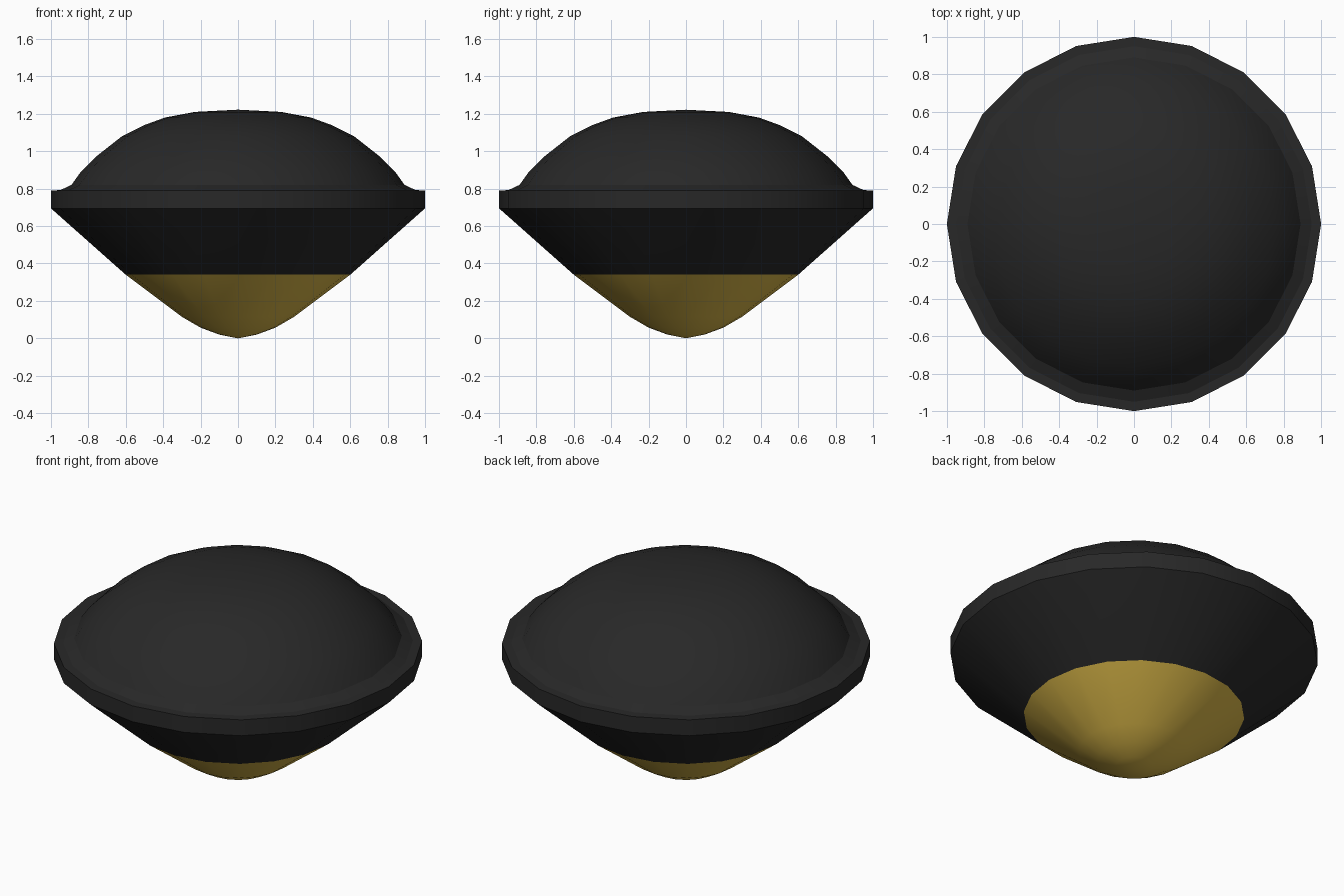
import bpy, math

cube = bpy.data.objects.get("Cube")
if cube:
    bpy.data.objects.remove(cube, do_unlink=True)

SIDES = 20


def material(name, rgb):
    m = bpy.data.materials.new(name)
    m.use_nodes = True
    colour = (*rgb, 1)
    m.diffuse_color = colour
    bsdf = m.node_tree.nodes["Principled BSDF"]
    bsdf.inputs["Base Color"].default_value = colour
    bsdf.inputs["Roughness"].default_value = 0.8
    return m


def lathe(name, profile, materials, rule):
    """Revolve (radius, height) points; a zero radius makes a pole."""
    verts, faces, rings = [], [], []
    for r, z in profile:
        start = len(verts)
        count = SIDES if r else 1
        for i in range(count):
            a = math.tau * i / SIDES
            verts.append((r * math.cos(a), r * math.sin(a), z))
        rings.append([start + i % count for i in range(SIDES)])
    for low, high in zip(rings, rings[1:]):
        for i in range(SIDES):
            j = (i + 1) % SIDES
            loop = [low[i], low[j], high[j], high[i]]
            faces.append(list(dict.fromkeys(loop)))
    mesh = bpy.data.meshes.new(name)
    mesh.from_pydata(verts, [], faces)
    for m in materials:
        mesh.materials.append(m)
    for p in mesh.polygons:
        p.material_index = rule(p.center.z)
    obj = bpy.data.objects.new(name, mesh)
    bpy.context.collection.objects.link(obj)
    bpy.ops.object.select_all(action="DESELECT")
    obj.select_set(True)
    bpy.context.view_layer.objects.active = obj
    bpy.ops.object.shade_smooth_by_angle(angle=math.radians(19))
    return obj


black = material("matte black", (0.021, 0.021, 0.021))
gold = material("dull gold", (0.69, 0.47, 0.065))

# Rounded tip, flared cone, upright rim and low dome in one closed shell
shell = [(0, 0), (0.1, 0.02), (0.2, 0.057), (0.3, 0.115), (0.6, 0.34),
         (1, 0.695), (1, 0.79), (0.95, 0.792), (0.89, 0.82), (0.84, 0.89),
         (0.76, 0.97), (0.62, 1.08), (0.5, 1.14), (0.39, 1.18),
         (0.23, 1.21), (0, 1.222)]
lathe("domed_shell", shell, [black, gold], lambda z: 1 if z < 0.34 else 0)
